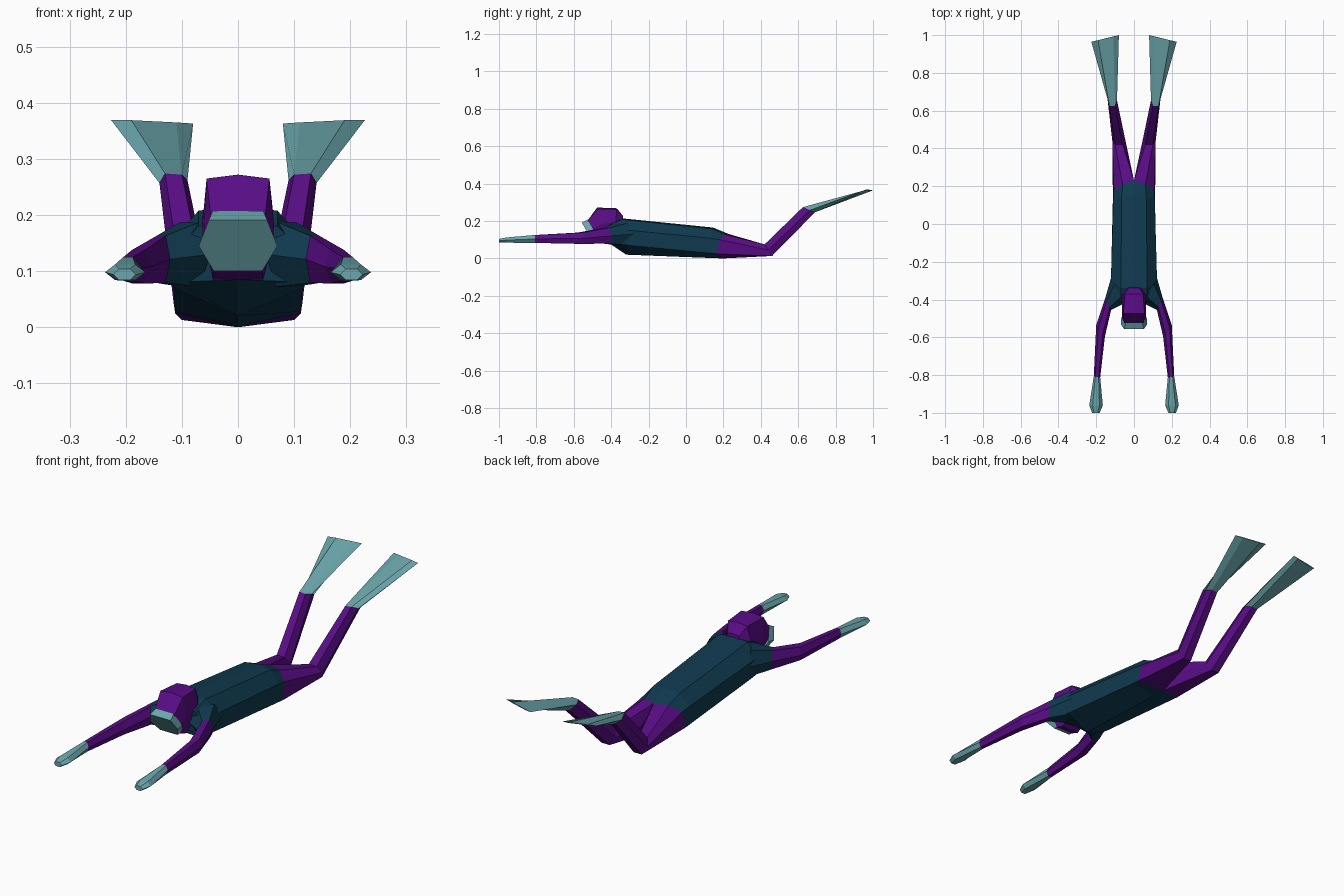
import bpy, bmesh

if "Cube" in bpy.data.objects:
    bpy.data.objects.remove(bpy.data.objects["Cube"])


def material(name, rgb):
    m = bpy.data.materials.new(name)
    m.use_nodes = True
    col = (*rgb, 1.0)
    m.diffuse_color = col
    bsdf = m.node_tree.nodes["Principled BSDF"]
    bsdf.inputs["Base Color"].default_value = col
    bsdf.inputs["Roughness"].default_value = 0.8
    return m


PURPLE = material("purple_suit", (0.10, 0.004, 0.24))
NAVY = material("dark_blue_vest", (0.005, 0.042, 0.078))
TEAL = material("pale_teal_gear", (0.15, 0.39, 0.42))


def loft(name, rings, mat):
    """Skin a list of equal-sized closed rings and cap both ends, flat shaded."""
    bm = bmesh.new()
    vs = [[bm.verts.new(p) for p in r] for r in rings]
    n = len(rings[0])
    for a, b in zip(vs, vs[1:]):
        for i in range(n):
            j = (i + 1) % n
            bm.faces.new((a[i], a[j], b[j], b[i]))
    bm.faces.new(vs[0])
    bm.faces.new(vs[-1])
    bmesh.ops.recalc_face_normals(bm, faces=bm.faces)
    me = bpy.data.meshes.new(name)
    bm.to_mesh(me)
    bm.free()
    me.materials.append(mat)
    ob = bpy.data.objects.new(name, me)
    bpy.context.collection.objects.link(ob)
    return ob


def pair(name, rings, mat):
    """The same part on both sides of the body."""
    loft("left_" + name, rings, mat)
    loft("right_" + name, [[(-x, y, z) for x, y, z in r] for r in rings], mat)


def sym(half):
    """Full ring from a half ring running from bottom to top at x >= 0."""
    return half + [(-x, y, z) for x, y, z in reversed(half) if x > 0]


def hexagon(c, axis, hh):
    """Upright hexagon, pointed along the horizontal axis."""
    pts = [(1, 0), (.5, 1), (-.5, 1), (-1, 0), (-.5, -1), (.5, -1)]
    return [(c[0] + u * axis[0], c[1] + u * axis[1], c[2] + v * hh) for u, v in pts]


# Torso, from neckline to waist
waist = [(0, .2, 0), (.112, .16, .025), (.107, .18, .1), (.06, .21, .128), (0, .23, .13)]
torso = [
    [(0, -.40, .085), (.11, -.41, .08), (.12, -.40, .13), (.07, -.41, .18), (0, -.41, .185)],
    [(0, -.32, .02), (.115, -.31, .07), (.122, -.30, .15), (.07, -.34, .208), (0, -.34, .214)],
    [(0, .14, .002), (.112, .13, .028), (.11, .13, .108), (.065, .14, .158), (0, .145, .165)],
    waist,
]
loft("torso", [sym(r) for r in torso], NAVY)

# Legs, each starting from one half of the waist
hip = waist + [(0, .23, .06)]
knee = [(.06, .46, .013), (.10, .46, .013), (.115, .44, .045),
        (.10, .42, .075), (.06, .42, .075), (.045, .44, .045)]
ankle = [(.10, .69, .247), (.13, .69, .247), (.14, .66, .257),
         (.13, .625, .274), (.10, .625, .272), (.09, .655, .262)]
pair("leg", [hip, knee, ankle], PURPLE)

# Swim fins, widening to a thin slanted edge
fin_tip = [(.11, .992, .361), (.19, .973, .365), (.226, .965, .369),
           (.19, .973, .369), (.11, .992, .365), (.08, 1.0, .363)]
pair("swim_fin", [ankle, fin_tip], TEAL)

# Arms: vest shoulder, sleeve and glove
cuff = hexagon((.137, -.425, .121), (.016, .030), .042)
elbow = hexagon((.177, -.565, .108), (.023, .030), .030)
wrist = hexagon((.196, -.81, .104), (.017, .003), .021)
pair("shoulder", [hexagon((.085, -.35, .130), (.035, .07), .058), cuff], NAVY)
pair("arm", [cuff, elbow, wrist], PURPLE)
pair("hand", [wrist,
              hexagon((.201, -.96, .098), (.036, 0), .014),
              hexagon((.202, -1.0, .094), (.020, 0), .010)], TEAL)

# Hooded head, lofted from back to face
head = [
    [(0, -.335, .15), (.025, -.335, .15), (.035, -.335, .20), (.028, -.338, .225), (0, -.338, .228)],
    [(0, -.37, .12), (.04, -.37, .12), (.063, -.375, .20), (.048, -.37, .262), (0, -.37, .268)],
    [(0, -.44, .085), (.045, -.44, .085), (.064, -.46, .18), (.056, -.475, .265), (0, -.475, .272)],
    [(0, -.48, .10), (.043, -.48, .10), (.062, -.51, .15), (.048, -.53, .195), (0, -.53, .197)],
]
loft("head", [sym(r) for r in head], PURPLE)

# Diving mask, a slanted six-sided plate
mask = [
    [(.043, -.46, .10), (.067, -.495, .15), (.045, -.525, .207)],
    [(.043, -.495, .10), (.070, -.53, .145), (.052, -.557, .191)],
]
loft("diving_mask", [sym(r) for r in mask], TEAL)
